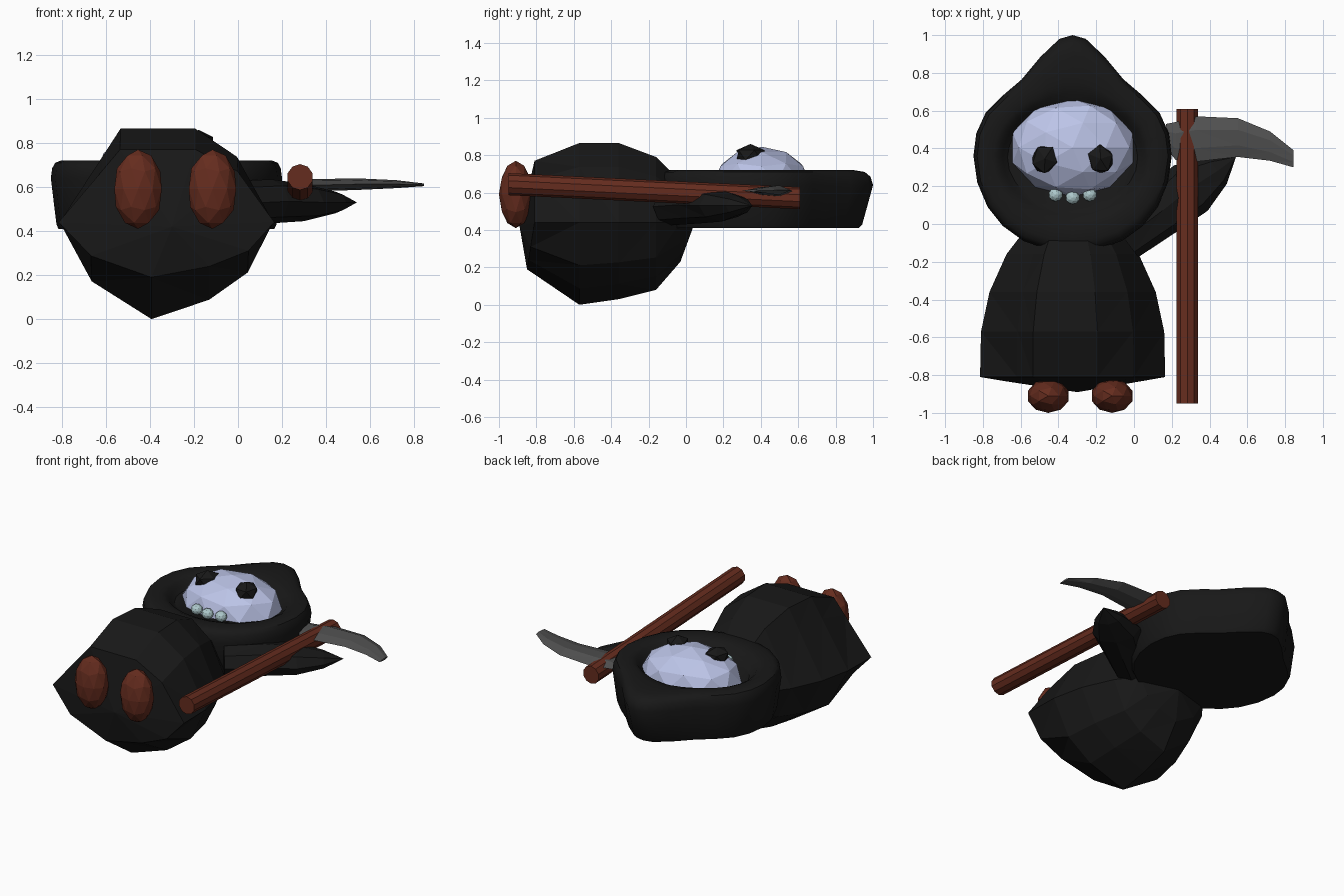
import bpy, bmesh, math
from mathutils import Vector, Matrix

if "Cube" in bpy.data.objects:
    bpy.data.objects.remove(bpy.data.objects["Cube"])


def material(name, rgb):
    m = bpy.data.materials.new(name)
    m.diffuse_color = (*rgb, 1)
    m.use_nodes = True
    m.node_tree.nodes["Principled BSDF"].inputs["Base Color"].default_value = m.diffuse_color
    return m


BLACK = material("black_cloth", (0.009, 0.009, 0.009))
BROWN = material("brown", (0.13, 0.025, 0.013))
BONE = material("bone", (0.5, 0.55, 0.8))
TOOTH = material("tooth", (0.42, 0.58, 0.6))
STEEL = material("steel", (0.08, 0.08, 0.08))


def finish(name, bm, mat, smooth=False):
    bmesh.ops.recalc_face_normals(bm, faces=bm.faces)
    me = bpy.data.meshes.new(name)
    bm.to_mesh(me)
    bm.free()
    me.materials.append(mat)
    ob = bpy.data.objects.new(name, me)
    bpy.context.collection.objects.link(ob)
    if smooth:
        bpy.context.view_layer.objects.active = ob
        ob.select_set(True)
        bpy.ops.object.shade_smooth_by_angle(angle=math.radians(40))
        ob.select_set(False)
    return ob


def loft(name, rings, mat, smooth=False, triangulate=False):
    """Skin equal-length rings; a one-point ring closes to a tip."""
    bm = bmesh.new()
    vs = [[bm.verts.new(p) for p in r] for r in rings]
    for a, b in zip(vs, vs[1:]):
        n = max(len(a), len(b))
        for i in range(n):
            j = (i + 1) % n
            if len(a) == 1:
                bm.faces.new((a[0], b[i], b[j]))
            elif len(b) == 1:
                bm.faces.new((a[i], b[0], a[j]))
            else:
                bm.faces.new((a[i], b[i], b[j], a[j]))
    for r in (vs[0], vs[-1]):
        if len(r) > 2:
            bm.faces.new(r)
    if triangulate:
        bmesh.ops.triangulate(bm, faces=[f for f in bm.faces if len(f.verts) == 4])
    return finish(name, bm, mat, smooth)


def ball(name, loc, size, mat, sub=2, tilt=0):
    bm = bmesh.new()
    m = Matrix.Translation(loc) @ Matrix.Rotation(tilt, 4, 'Z') @ Matrix.Diagonal((*size, 1))
    bmesh.ops.create_icosphere(bm, subdivisions=sub, radius=1, matrix=m)
    return finish(name, bm, mat)


CX = -0.325

# Hood: pointed outline blended into a round, shallow face opening
half = [(0, 1), (.07, .98), (.17, .885), (.27, .765), (.37, .68), (.46, .59), (.51, .48),
        (.525, .36), (.505, .22), (.45, .09), (.37, -.01), (.26, -.09), (.13, -.135), (0, -.15)]
outline = half + [(-x, y) for x, y in half[-2:0:-1]]


def hood_ring(t, z):
    ring = []
    for x, y in outline:
        a = math.atan2(y - .35, x)
        ex, ey = .375 * math.cos(a), .35 + .31 * math.sin(a)
        ring.append((CX + x + (ex - x) * t, y + (ey - y) * t, z))
    return ring


profile = [(.23, .41), (.17, .43), (.08, .54), (0, .64), (.04, .685), (.13, .71), (.3, .72),
           (.7, .72), (.9, .705), (1.03, .68), (1.2, .655)]
loft("hood", [hood_ring(t, z) for t, z in profile], BLACK, smooth=True)

# Robe: faceted rings along y (y, half width, top z, bottom z)
section = [(-.43, 1), (.27, 1), (.66, .7), (1, 0), (.76, -.52), (.4, -.8),
           (-.14, -1), (-.7, -.61), (-1, 0), (-.6, .7)]
rings = [[(-.3, -.89, .42)]]
for y, w, top, bot in [(-.81, .49, .77, .19), (-.57, .485, .865, 0), (-.36, .44, .865, .03),
                       (-.16, .35, .79, .08), (-.03, .25, .66, .23)]:
    lean = .04 if y < -.8 else 0
    rings.append([(CX + u * w, y + lean * min(v, 0),
                   .44 + v * ((top - .44) if v > 0 else (.44 - bot)))
                  for u, v in section])
rings.append([(CX, .04, .42)])
loft("robe", rings, BLACK, triangulate=True)

# Sleeve reaching out behind the staff (centre, half width, half height)
side = Vector((.6, -.8, 0))
rings = []
for c, w, h in [((-.05, -.08, .525), .12, .1), ((.15, .07, .535), .135, .1),
                ((.30, .19, .53), .15, .085), ((.44, .28, .53), .085, .05)]:
    rings.append([Vector(c) + side * w * math.cos(k * math.pi / 4)
                  + Vector((0, 0, h * math.sin(k * math.pi / 4))) for k in range(8)])
rings.append([(.54, .355, .53)])
loft("sleeve", rings, BLACK, triangulate=True)

# Skull, eye sockets, feet and teeth
ball("skull", (CX, .405, .655), (.335, .26, .19), BONE)
for s, label in ((-1, "left"), (1, "right")):
    ball("eye_" + label, (CX + s * .147, .345, .80), (.075, .085, .06), BLACK, 1, s * .3)
    ball("foot_" + label, (CX + .04 + s * .169, -.91, .59), (.113, .09, .18), BROWN)
for i, (dx, y) in enumerate([(-.09, .155), (0, .14), (.09, .155)]):
    ball("tooth_%d" % (i + 1), (CX + dx, y, .685), (.038, .036, .034), TOOTH)

# Staff, sloping slightly down toward the head
rings = []
for y, z in [(-.95, .645), (.61, .57)]:
    rings.append([(.282 + .059 * math.cos(a), y, z + .059 * math.sin(a))
                  for a in (math.pi / 5 * (k + .5) for k in range(10))])
loft("staff", rings, BROWN)

# Blade: curved lens sections along x (x, upper y, lower y, half thickness, z)
rings = []
for x, hi, lo, t, z in [(.17, .53, .40, .014, .605), (.22, .54, .34, .02, .605),
                        (.33, .57, .33, .028, .608), (.55, .56, .355, .026, .613),
                        (.72, .49, .335, .018, .613), (.845, .39, .30, .006, .61)]:
    rings.append([(x, hi, z), (x, hi - .3 * (hi - lo), z + t), (x, hi - .7 * (hi - lo), z + t * .7),
                  (x, lo, z), (x, hi - .7 * (hi - lo), z - t * .7), (x, hi - .3 * (hi - lo), z - t)])
loft("blade", rings, STEEL, triangulate=True)
